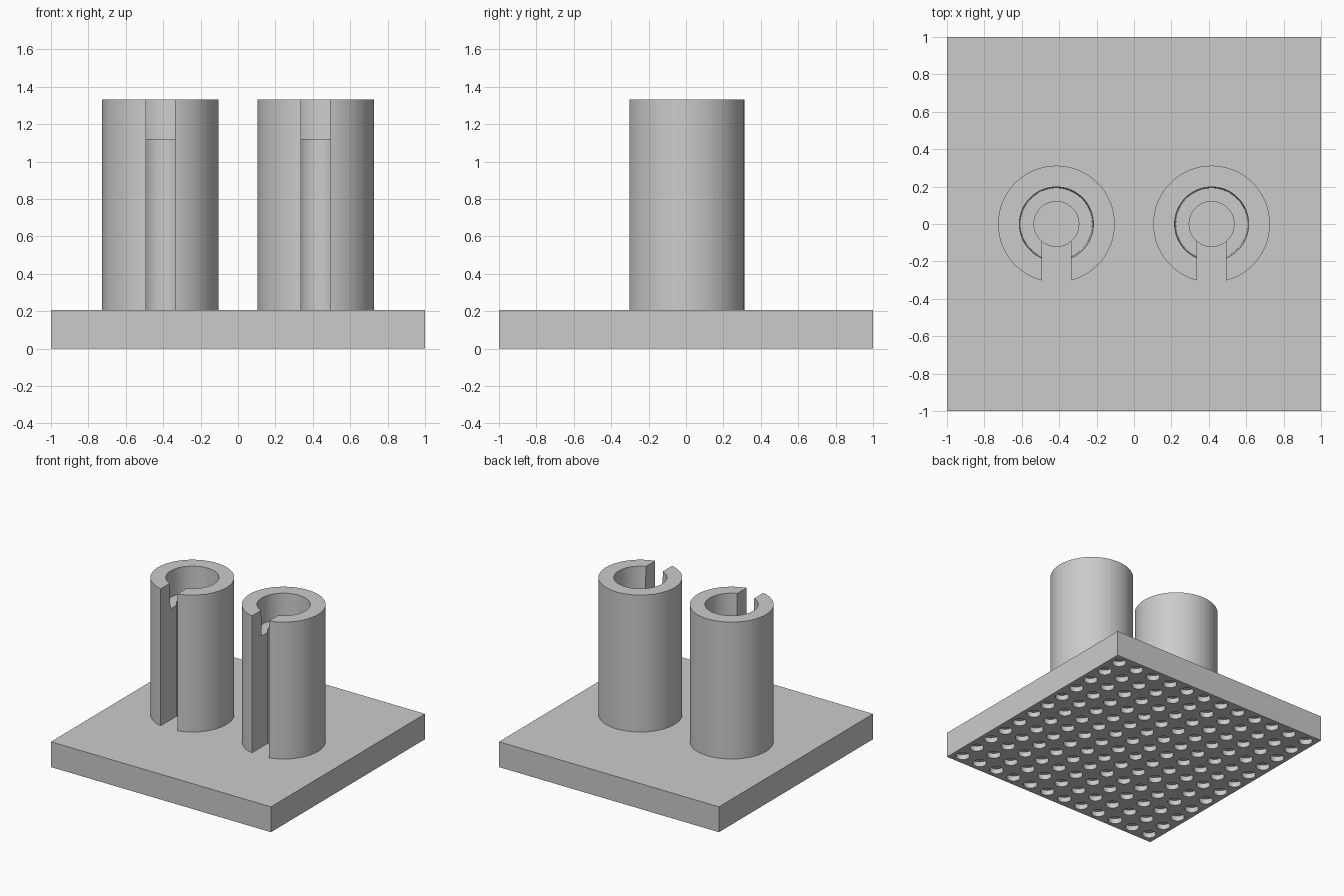
import bpy
import bmesh
import math
from mathutils import Matrix, Vector

if "Cube" in bpy.data.objects:
    bpy.data.objects.remove(bpy.data.objects["Cube"], do_unlink=True)

PLATE_TOP = 0.208
TUBE_TOP = 1.333
LEDGE = 1.12
TUBE_X = 0.415
BORE = 0.12
GRID = 12
PITCH = 2 / GRID

grey = bpy.data.materials.new("plain grey")
grey.use_nodes = True
COLOUR = (0.6, 0.6, 0.6, 1)
grey.diffuse_color = COLOUR
grey.node_tree.nodes["Principled BSDF"].inputs["Base Color"].default_value = COLOUR


def add_object(name, bm):
    bmesh.ops.recalc_face_normals(bm, faces=bm.faces)
    mesh = bpy.data.meshes.new(name)
    bm.to_mesh(mesh)
    bm.free()
    mesh.materials.append(grey)
    obj = bpy.data.objects.new(name, mesh)
    bpy.context.collection.objects.link(obj)
    return obj


def add_box(bm, low, high):
    low, high = Vector(low), Vector(high)
    size = Matrix.Diagonal((high - low).to_4d())
    size[3][3] = 1
    bmesh.ops.create_cube(bm, size=1, matrix=Matrix.Translation((low + high) / 2) @ size)


def add_cylinder(bm, x, y, bottom, top, radius, sides):
    place = Matrix.Translation((x, y, (bottom + top) / 2))
    bmesh.ops.create_cone(bm, cap_ends=True, segments=sides, radius1=radius,
                          radius2=radius, depth=top - bottom, matrix=place)


def cut(obj, cutter):
    """Subtract the cutter, remove it, and smooth the curved walls."""
    mod = obj.modifiers.new("cut", 'BOOLEAN')
    mod.operation = 'DIFFERENCE'
    mod.solver = 'EXACT'
    mod.object = cutter
    cutter.hide_render = True
    bpy.ops.object.select_all(action='DESELECT')
    bpy.context.view_layer.objects.active = obj
    obj.select_set(True)
    bpy.ops.object.modifier_apply(modifier=mod.name)
    bpy.data.objects.remove(cutter, do_unlink=True)
    bpy.ops.object.shade_smooth_by_angle(angle=math.radians(30))


# Base plate with a grid of blind sockets underneath and a shallow seat per tube
bm = bmesh.new()
add_box(bm, (-1, -1, 0), (1, 1, PLATE_TOP))
plate = add_object("base_plate", bm)

bm = bmesh.new()
for i in range(GRID):
    for j in range(GRID):
        add_cylinder(bm, (i + 0.5) * PITCH - 1, (j + 0.5) * PITCH - 1,
                     -0.05, 0.042, 0.052, 24)
for side in (-1, 1):
    add_cylinder(bm, side * TUBE_X, 0, PLATE_TOP - 0.03, PLATE_TOP + 0.1, BORE, 64)
cut(plate, add_object("plate_cutter", bm))

# Stepped tube: wide mouth above a ledge, narrow bore below
profile = [(BORE, PLATE_TOP), (0.312, PLATE_TOP), (0.312, TUBE_TOP),
           (0.198, TUBE_TOP), (0.192, LEDGE), (BORE, LEDGE)]


def add_tube(name, x):
    bm = bmesh.new()
    verts = [bm.verts.new((r, 0, z)) for r, z in profile]
    edges = [bm.edges.new((v, verts[k - 1])) for k, v in enumerate(verts)]
    bmesh.ops.spin(bm, geom=verts + edges, cent=(0, 0, 0), axis=(0, 0, 1),
                   angle=math.tau, steps=64, use_merge=False)
    bmesh.ops.remove_doubles(bm, verts=bm.verts, dist=0.0001)
    bmesh.ops.translate(bm, verts=bm.verts, vec=(x, 0, 0))
    tube = add_object(name, bm)
    # Full-height slot through the front wall
    bm = bmesh.new()
    add_box(bm, (x - 0.077, -0.5, 0.1), (x + 0.077, 0, 1.5))
    cut(tube, add_object("slot_cutter", bm))


add_tube("left_tube", TUBE_X)
add_tube("right_tube", -TUBE_X)
